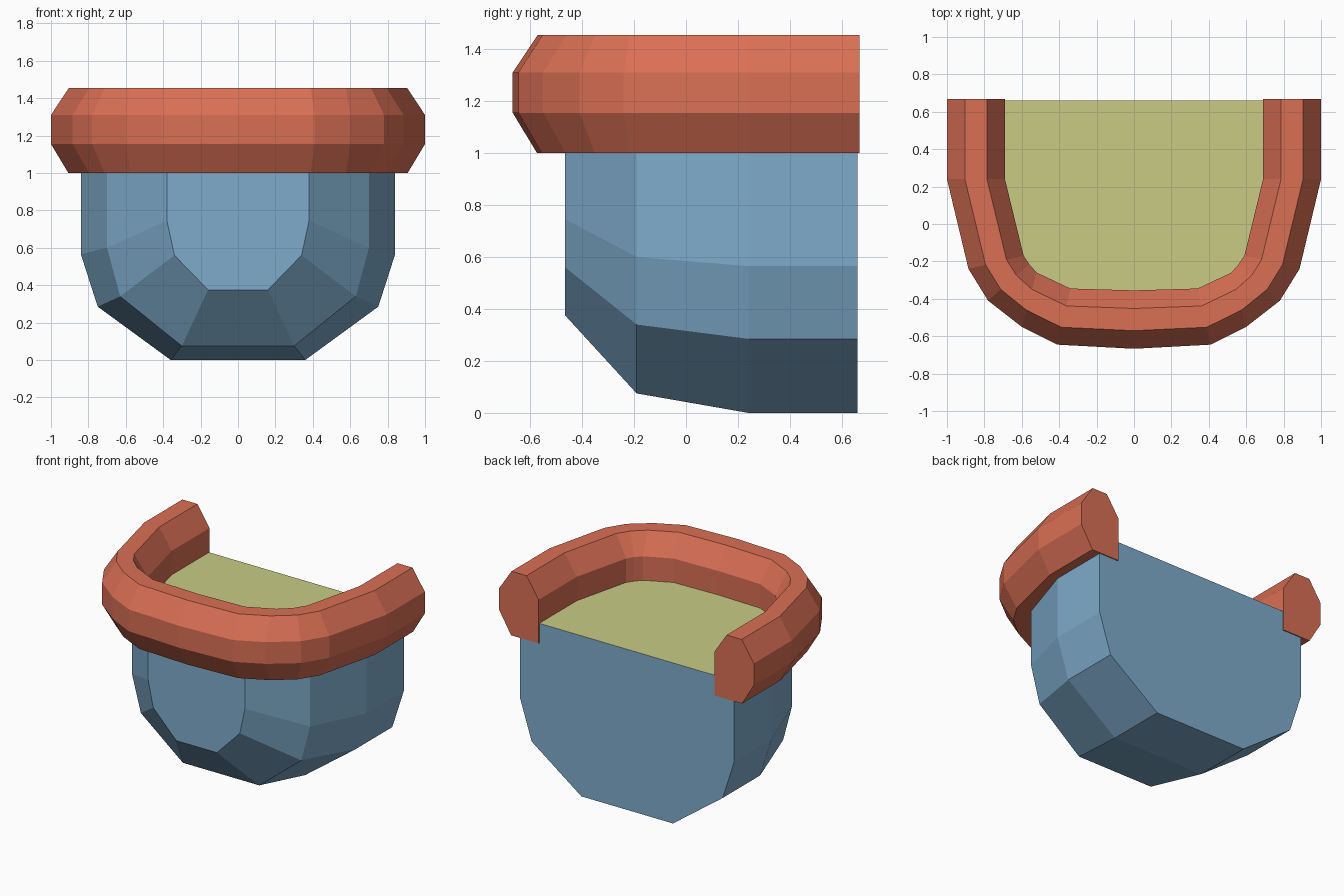
import bpy, bmesh

if "Cube" in bpy.data.objects:
    bpy.data.objects.remove(bpy.data.objects["Cube"])


def material(name, rgb):
    m = bpy.data.materials.new(name)
    m.diffuse_color = (*rgb, 1)
    m.use_nodes = True
    m.node_tree.nodes["Principled BSDF"].inputs["Base Color"].default_value = m.diffuse_color
    return m


def loft(name, rings, mat, closed=True, caps=(True, True)):
    """Skin a list of rings with quads, optionally capping the ends."""
    bm = bmesh.new()
    vs = [[bm.verts.new(p) for p in r] for r in rings]
    n = len(rings[0])
    for a, b in zip(vs, vs[1:]):
        for i in range(n if closed else n - 1):
            j = (i + 1) % n
            bm.faces.new((a[i], a[j], b[j], b[i]))
    for ring, cap in zip((vs[0], vs[-1]), caps):
        if cap:
            bm.faces.new(ring)
    bmesh.ops.recalc_face_normals(bm, faces=bm.faces)
    mesh = bpy.data.meshes.new(name)
    bm.to_mesh(mesh)
    bm.free()
    mesh.materials.append(mat)
    ob = bpy.data.objects.new(name, mesh)
    bpy.context.collection.objects.link(ob)
    return ob


def mirrored(half):
    """Complete a half outline (x > 0) with its mirror image."""
    return half + [(-x, z) for x, z in reversed(half)]


coral = material("rim_coral", (0.70, 0.16, 0.09))
blue = material("bowl_blue", (0.21, 0.41, 0.60))
green = material("fill_green", (0.58, 0.60, 0.23))

# Bowl: faceted cross-sections from the flat back to the small front face
TOP = 1.14
wide = [(0.84, TOP), (0.84, 0.565), (0.75, 0.285), (0.36, 0)]
middle = [(0.70, TOP), (0.70, 0.60), (0.63, 0.34), (0.30, 0.075)]
front = [(0.38, TOP), (0.38, 0.745), (0.34, 0.56), (0.16, 0.375)]
stations = [(0.66, wide), (0.24, wide), (-0.19, middle), (-0.465, front)]
rings = [[(x, y, z) for x, z in mirrored(half)] for y, half in stations]
loft("bowl", rings, blue, closed=False)

# Fill surface closing the top of the bowl
edges = [[(s * half[0][0], y, TOP) for s in (1, -1)] for y, half in stations]
fill = loft("fill_surface", edges, green, closed=False, caps=(False, False))
if fill.data.polygons[0].normal.z < 0:
    fill.data.flip_normals()

# Rim: seven-sided section (t = 0 outside, 1 inside) swept round a U path
section = [(0.3, 1.0), (0, 1.155), (0, 1.31), (0.31, 1.455),
           (0.69, 1.455), (1, 1.31), (1, 1.0)]
half_path = [((1.0, 0.667), (0.69, 0.667)), ((1.0, 0.24), (0.69, 0.24)),
             ((0.885, -0.24), (0.59, -0.17)), ((0.78, -0.41), (0.56, -0.215)),
             ((0.60, -0.55), (0.52, -0.26)), ((0.41, -0.645), (0.34, -0.345)),
             ((0.0, -0.667), (0.0, -0.355))]
path = half_path + [((-o[0], o[1]), (-i[0], i[1]))
                    for o, i in reversed(half_path[:-1])]
rim = [[(o[0] + (i[0] - o[0]) * t, o[1] + (i[1] - o[1]) * t, z)
        for t, z in section] for o, i in path]
loft("rim", rim, coral)
